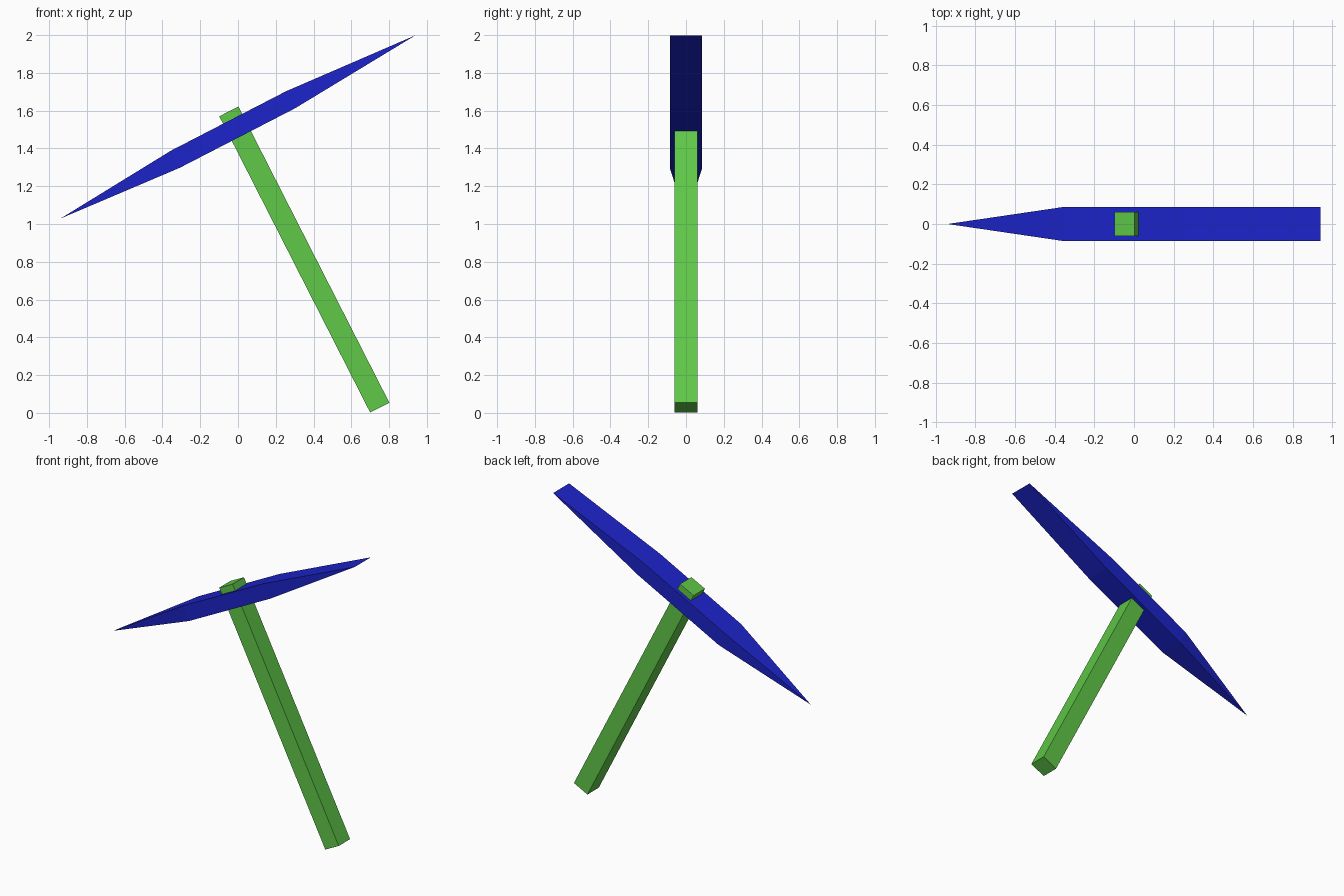
import bpy, bmesh
from math import radians
from mathutils import Matrix

if "Cube" in bpy.data.objects:
    bpy.data.objects.remove(bpy.data.objects["Cube"])


def make_bar(name, stations, centre, tilt, colour):
    """Loft rectangles (distance, half depth, half thickness) along local x."""
    bm = bmesh.new()
    rings = [[bm.verts.new((s, a * d, b * t))
              for a, b in ((-1, -1), (1, -1), (1, 1), (-1, 1))]
             for s, d, t in stations]
    for r0, r1 in zip(rings, rings[1:]):
        for i in range(4):
            j = (i + 1) % 4
            bm.faces.new((r0[i], r0[j], r1[j], r1[i]))
    # Cap only ends that have an area; pointed ends are welded shut
    for ring, (_, d, t) in ((rings[0], stations[0]), (rings[-1], stations[-1])):
        if d * t > 0:
            bm.faces.new(ring)
    bmesh.ops.remove_doubles(bm, verts=bm.verts[:], dist=1e-5)
    bmesh.ops.recalc_face_normals(bm, faces=bm.faces[:])
    bm.transform(Matrix.Rotation(-radians(tilt), 4, 'Y'))
    mesh = bpy.data.meshes.new(name)
    bm.to_mesh(mesh)
    bm.free()
    mat = bpy.data.materials.new(name + "_colour")
    mat.diffuse_color = colour
    mat.use_nodes = True
    mat.node_tree.nodes["Principled BSDF"].inputs["Base Color"].default_value = mat.diffuse_color
    mesh.materials.append(mat)
    obj = bpy.data.objects.new(name, mesh)
    obj.location = centre
    bpy.context.collection.objects.link(obj)
    return obj


# Square handle, leaning to the left
make_bar("handle", [(-0.88, 0.061, 0.057), (0.88, 0.061, 0.057)],
         (0.351, 0, 0.812), 117, (0.115, 0.578, 0.065, 1))

# Pick head: pointed on the left, flat chisel edge on the right
make_bar("pick_head",
         [(-1.058, 0, 0), (-0.373, 0.086, 0.051),
          (0.313, 0.086, 0.051), (1.058, 0.086, 0)],
         (0, 0, 1.514), 27.3, (0.0116, 0.0176, 0.589, 1))
